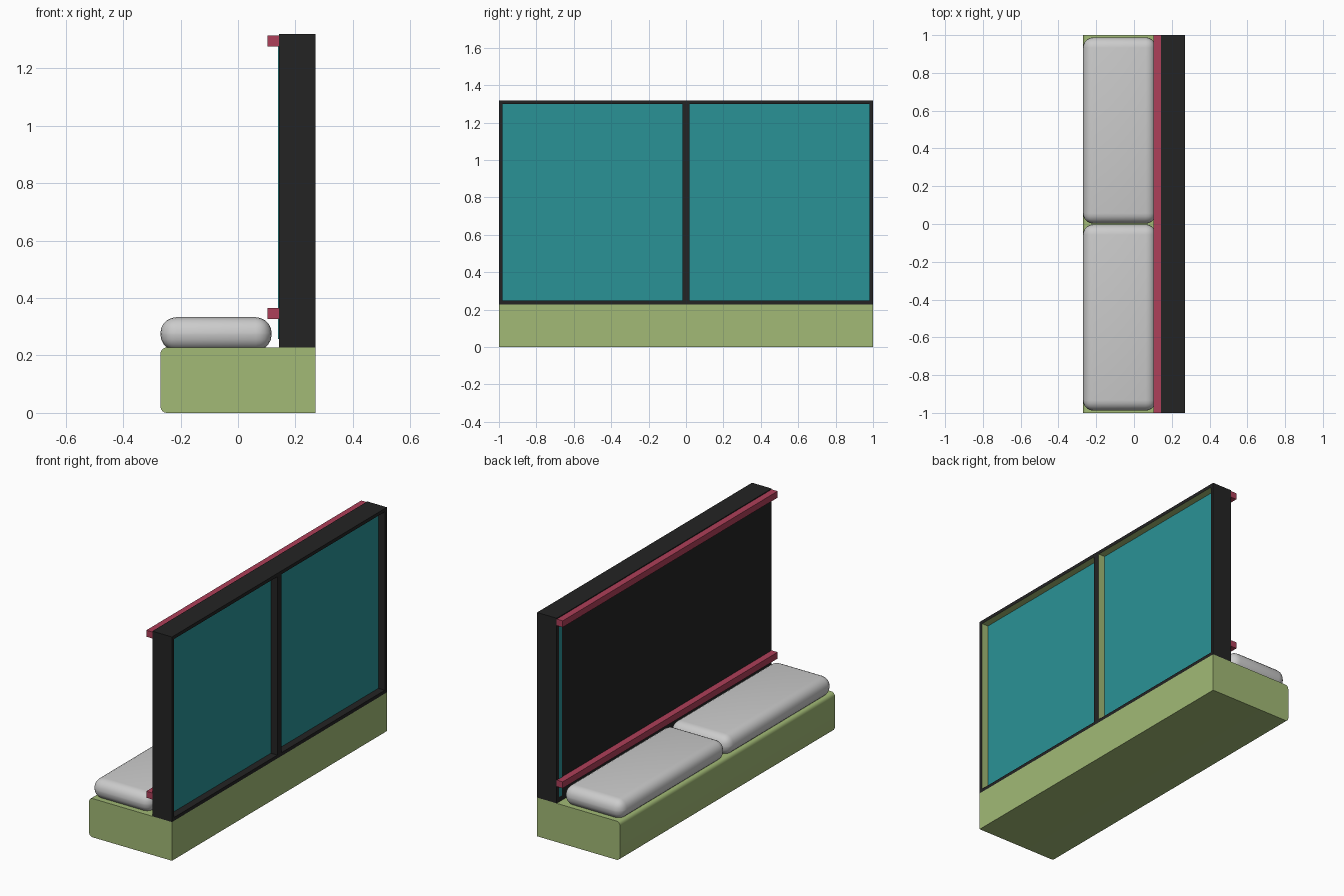
import bpy, bmesh
from mathutils import Vector

if "Cube" in bpy.data.objects:
    bpy.data.objects.remove(bpy.data.objects["Cube"])


def material(name, rgb):
    m = bpy.data.materials.new(name)
    m.diffuse_color = (*rgb, 1)
    m.use_nodes = True
    m.node_tree.nodes["Principled BSDF"].inputs["Base Color"].default_value = m.diffuse_color
    return m


green = material("green", (0.36, 0.49, 0.18))
black = material("black", (0.017, 0.017, 0.017))
teal = material("teal", (0.023, 0.29, 0.305))
red = material("red", (0.42, 0.05, 0.10))


def box_bmesh(lo, hi):
    lo, hi = Vector(lo), Vector(hi)
    bm = bmesh.new()
    bmesh.ops.create_cube(bm, size=1)
    for v in bm.verts:
        v.co = (lo + hi) / 2 + v.co * (hi - lo)
    return bm


def finish(name, bm, mats=(), smooth=False):
    bm.normal_update()
    mesh = bpy.data.meshes.new(name)
    bm.to_mesh(mesh)
    bm.free()
    for m in mats:
        mesh.materials.append(m)
    obj = bpy.data.objects.new(name, mesh)
    bpy.context.collection.objects.link(obj)
    if smooth:
        bpy.ops.object.select_all(action='DESELECT')
        obj.select_set(True)
        bpy.context.view_layer.objects.active = obj
        bpy.ops.object.shade_smooth_by_angle()
    return obj


# Base plinth, rounded along its two long seat-side edges
bm = box_bmesh((-0.27, -1, 0), (0.27, 1, 0.228))
long_edges = [e for e in bm.edges if all(v.co.x < 0 for v in e.verts)
              and abs(e.verts[0].co.y - e.verts[1].co.y) > 1]
bmesh.ops.bevel(bm, geom=long_edges, offset=0.022, segments=4, profile=0.5, affect='EDGES')
finish("base", bm, [green], True)

# Upright back: two framed recessed panels on the outer side
bm = box_bmesh((0.142, -1, 0.228), (0.27, 1, 1.318))
bmesh.ops.bisect_plane(bm, geom=bm.verts[:] + bm.edges[:] + bm.faces[:],
                       plane_co=(0, 0, 0), plane_no=(0, 1, 0))
bm.normal_update()
panels = [f for f in bm.faces if f.normal.x > 0.9]
bmesh.ops.inset_individual(bm, faces=panels, thickness=0.028)
reveals = bmesh.ops.inset_individual(bm, faces=panels, thickness=0.0001, depth=-0.042)["faces"]
bm.normal_update()
for f in panels:
    f.material_index = 1
for f in reveals:
    if f.normal.y > 0.9 or f.normal.z < -0.9:
        f.material_index = 2
finish("back_frame", bm, [black, teal, green])

# Narrow teal strip at one end of the seat side
finish("edge_strip", box_bmesh((0.140, 0.955, 0.258), (0.145, 0.98, 1.29)), [teal])

# Rails along the top and bottom of the back
for name, z in (("lower_rail", 0.327), ("upper_rail", 1.275)):
    finish(name, box_bmesh((0.103, -1, z), (0.142, 1, z + 0.038)), [red])

# Seat cushions
for name, y in (("front_cushion", -0.988), ("rear_cushion", 0.002)):
    bm = box_bmesh((-0.27, y, 0.217), (0.117, y + 0.986, 0.333))
    bmesh.ops.bevel(bm, geom=bm.edges[:], offset=0.055, segments=5, profile=0.5, affect='EDGES')
    finish(name, bm, (), True)
